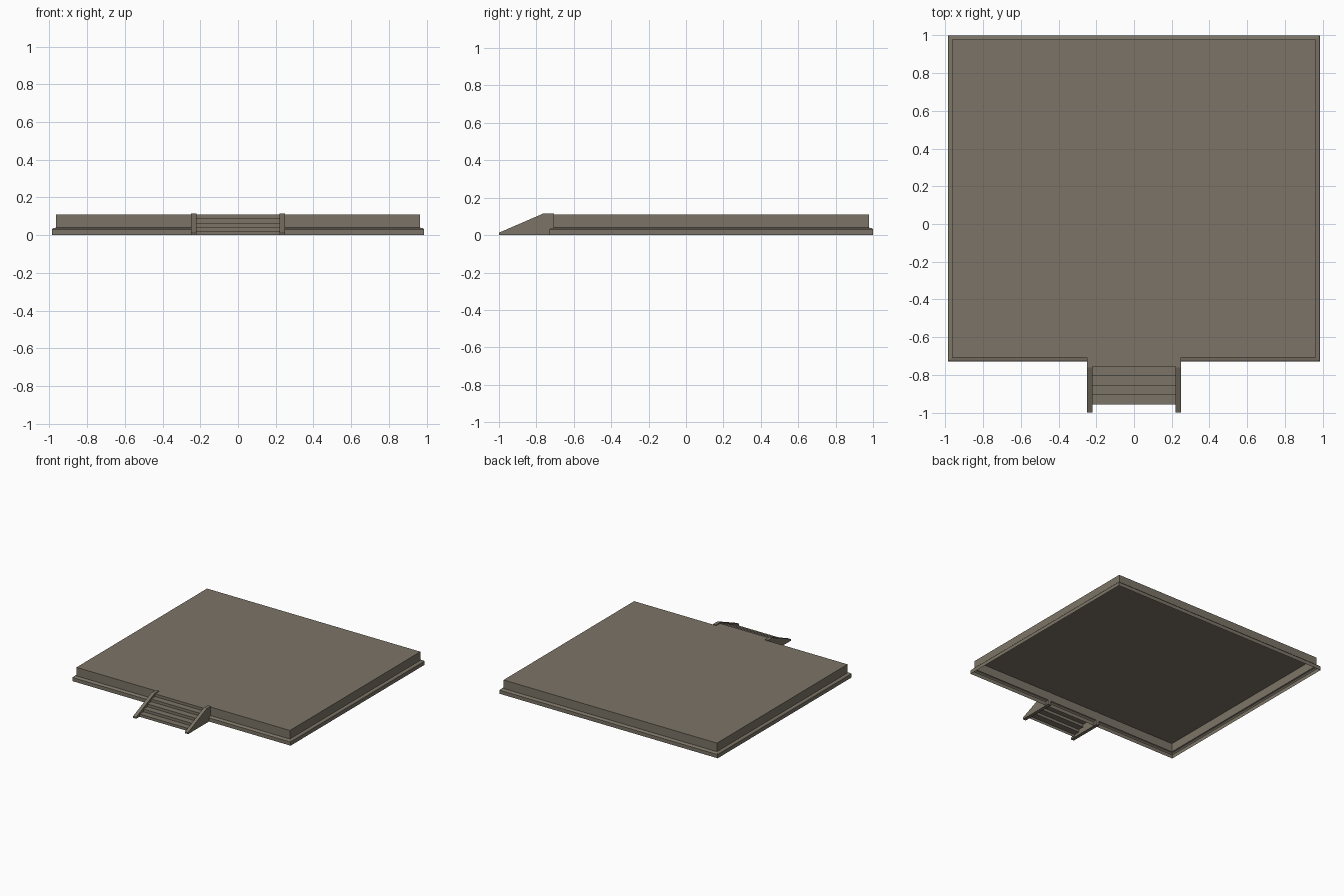
import bpy, bmesh

if "Cube" in bpy.data.objects:
    bpy.data.objects.remove(bpy.data.objects["Cube"])

stone = bpy.data.materials.new("weathered stone")
stone.diffuse_color = (0.2, 0.175, 0.135, 1)
stone.use_nodes = True
stone.node_tree.nodes["Principled BSDF"].inputs["Base Color"].default_value = stone.diffuse_color


def finish(name, bm):
    mesh = bpy.data.meshes.new(name)
    bm.normal_update()
    bm.to_mesh(mesh)
    bm.free()
    mesh.materials.append(stone)
    ob = bpy.data.objects.new(name, mesh)
    bpy.context.collection.objects.link(ob)
    return ob


def stacked_rings(name, rings, cap_top):
    """Rectangular shell, open underneath; each ring is (inset, z)."""
    bm = bmesh.new()
    loops = []
    for d, z in rings:
        x, y0, y1 = 0.987 - d, -0.73 + d, 1.0 - d
        loops.append([bm.verts.new(p) for p in
                      ((-x, y0, z), (x, y0, z), (x, y1, z), (-x, y1, z))])
    for a, b in zip(loops, loops[1:]):
        for i in range(4):
            j = (i + 1) % 4
            bm.faces.new((a[i], a[j], b[j], b[i]))
    if cap_top:
        bm.faces.new(loops[-1])
    return finish(name, bm)


def extrude_profile(name, pts, x0, x1, closed):
    """Sweep a y-z profile along x; a closed profile also gets end caps."""
    bm = bmesh.new()
    a = [bm.verts.new((x0, y, z)) for y, z in pts]
    b = [bm.verts.new((x1, y, z)) for y, z in pts]
    n = len(pts)
    for i in range(n if closed else n - 1):
        j = (i + 1) % n
        bm.faces.new((a[i], b[i], b[j], a[j]))
    if closed:
        bm.faces.new(a)
        bm.faces.new(b[::-1])
        bmesh.ops.recalc_face_normals(bm, faces=bm.faces)
    return finish(name, bm)


# Base moulding with a softened upper edge, and the raised floor
stacked_rings("base_moulding",
              [(0, 0), (0, 0.03), (0.007, 0.037), (0.022, 0.04)], False)
stacked_rings("raised_floor", [(0.022, 0.04), (0.022, 0.11)], True)

# Stair: landing level with the floor, then descending treads
stair = [(-0.957, 0.0)]
for i in range(4):
    y, z = -0.957 + 0.0505 * i, 0.022 * (i + 1)
    stair += [(y, z), (y + 0.0505, z)]
stair += [(-0.755, 0.11), (-0.708, 0.11)]
extrude_profile("stair_treads", stair, -0.222, 0.222, False)

# Sloping side walls of the stair
cheek = [(-1.0, 0), (-0.705, 0), (-0.705, 0.116), (-0.762, 0.116), (-1.0, 0.013)]
for side, name in ((-1, "left"), (1, "right")):
    x0, x1 = sorted((side * 0.221, side * 0.249))
    extrude_profile(name + "_stair_wall", cheek, x0, x1, True)
